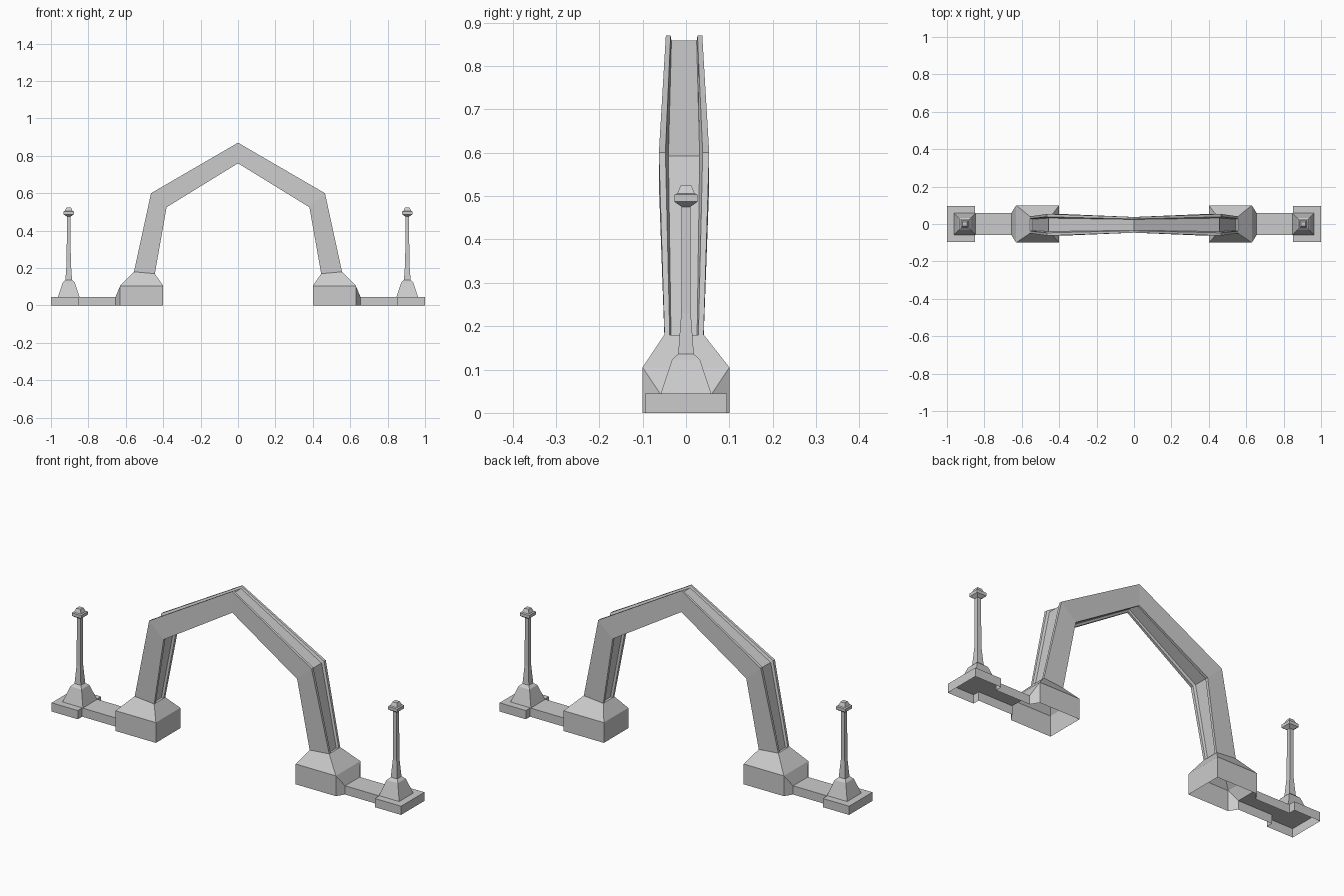
import bpy, bmesh
from mathutils import Vector

if "Cube" in bpy.data.objects:
    bpy.data.objects.remove(bpy.data.objects["Cube"])


def make(name, verts, faces):
    """Flat-shaded mesh mirrored across x = 0."""
    me = bpy.data.meshes.new(name)
    me.from_pydata([tuple(v) for v in verts], [], faces)
    bm = bmesh.new()
    bm.from_mesh(me)
    bmesh.ops.recalc_face_normals(bm, faces=bm.faces)
    bm.to_mesh(me)
    bm.free()
    ob = bpy.data.objects.new(name, me)
    bpy.context.collection.objects.link(ob)
    mod = ob.modifiers.new("mirror", 'MIRROR')
    mod.use_axis = (True, False, False)
    return ob


def loft(name, rings, cap=False):
    """Skin a list of equal-sized closed rings, optionally capping the last."""
    n = len(rings[0])
    verts = [v for r in rings for v in r]
    faces = [(k * n + i, k * n + (i + 1) % n, (k + 1) * n + (i + 1) % n, (k + 1) * n + i)
             for k in range(len(rings) - 1) for i in range(n)]
    if cap:
        faces.append(tuple(range(len(verts) - n, len(verts))))
    return make(name, verts, faces)


# Arch: H-shaped section swept from foot to shoulder to peak
CY = -0.0045


def h_section(outer, inner, w, r, f, depth=0.012):
    o, i = Vector(outer), Vector(inner)
    d = (i - o).normalized() * depth
    half = [(o, w), (o, r), (o + d, f)]
    low = [(i, w), (i, r), (i - d, f)]
    pts = [(p, -y) for p, y in half] + [(p, y) for p, y in half[::-1]]
    pts += [(p, y) for p, y in low] + [(p, -y) for p, y in low[::-1]]
    ring = [Vector((p.x, CY + y, p.y)) for p, y in pts]
    if o.x == 0:
        for v in ring:
            v.x = 0
    return ring


loft("arch", [
    h_section((0.557, 0.177), (0.445, 0.168), 0.045, 0.033, 0.030),
    h_section((0.465, 0.60), (0.382, 0.525), 0.058, 0.043, 0.036),
    h_section((0.0, 0.87), (0.0, 0.76), 0.042, 0.031, 0.029),
])

# Pedestal: hollow block with sloped shoulders and a throat to the low wall
pedestal = [
    (0.40, -0.1, 0), (0.63, -0.1, 0), (0.63, 0.1, 0), (0.40, 0.1, 0),
    (0.40, -0.1, 0.105), (0.63, -0.1, 0.105), (0.63, 0.1, 0.105), (0.40, 0.1, 0.105),
    (0.445, -0.05, 0.170), (0.557, -0.05, 0.180), (0.557, 0.041, 0.180), (0.445, 0.041, 0.170),
    (0.655, -0.06, 0), (0.655, 0.06, 0), (0.655, -0.06, 0.045), (0.655, 0.06, 0.045),
]
make("pedestal", pedestal, [
    (0, 1, 5, 4), (2, 3, 7, 6), (3, 0, 4, 7),
    (4, 5, 9, 8), (5, 6, 10, 9), (6, 7, 11, 10), (7, 4, 8, 11), (8, 9, 10, 11),
    (1, 12, 14, 5), (13, 2, 6, 15), (5, 14, 15, 6),
])

# Low wall widening into the lamp plinth, open underneath and at the pedestal
plan = [(0.655, -0.06), (0.85, -0.06), (0.85, -0.095), (1.0, -0.095),
        (1.0, 0.095), (0.85, 0.095), (0.85, 0.06), (0.655, 0.06)]
n = len(plan)
make("low_wall", [(x, y, z) for z in (0, 0.045) for x, y in plan],
     [(i, i + 1, n + i + 1, n + i) for i in range(n - 1)] + [tuple(range(n, 2 * n))])


# Lamp post: stacked square sections
def square(h, z, cx=0.905):
    return [(cx + sx * h, sy * h, z) for sx, sy in ((-1, -1), (1, -1), (1, 1), (-1, 1))]


loft("lamp_foot", [square(h, z) for h, z in
                   ((0.058, 0.045), (0.032, 0.123), (0.018, 0.136))], cap=True)
loft("lamp_post", [square(h, z) for h, z in
                   ((0.018, 0.136), (0.011, 0.23), (0.010, 0.475))])
loft("lamp_head", [square(h, z) for h, z in
                   ((0.010, 0.475), (0.027, 0.487), (0.027, 0.503),
                    (0.020, 0.506), (0.012, 0.525))], cap=True)
